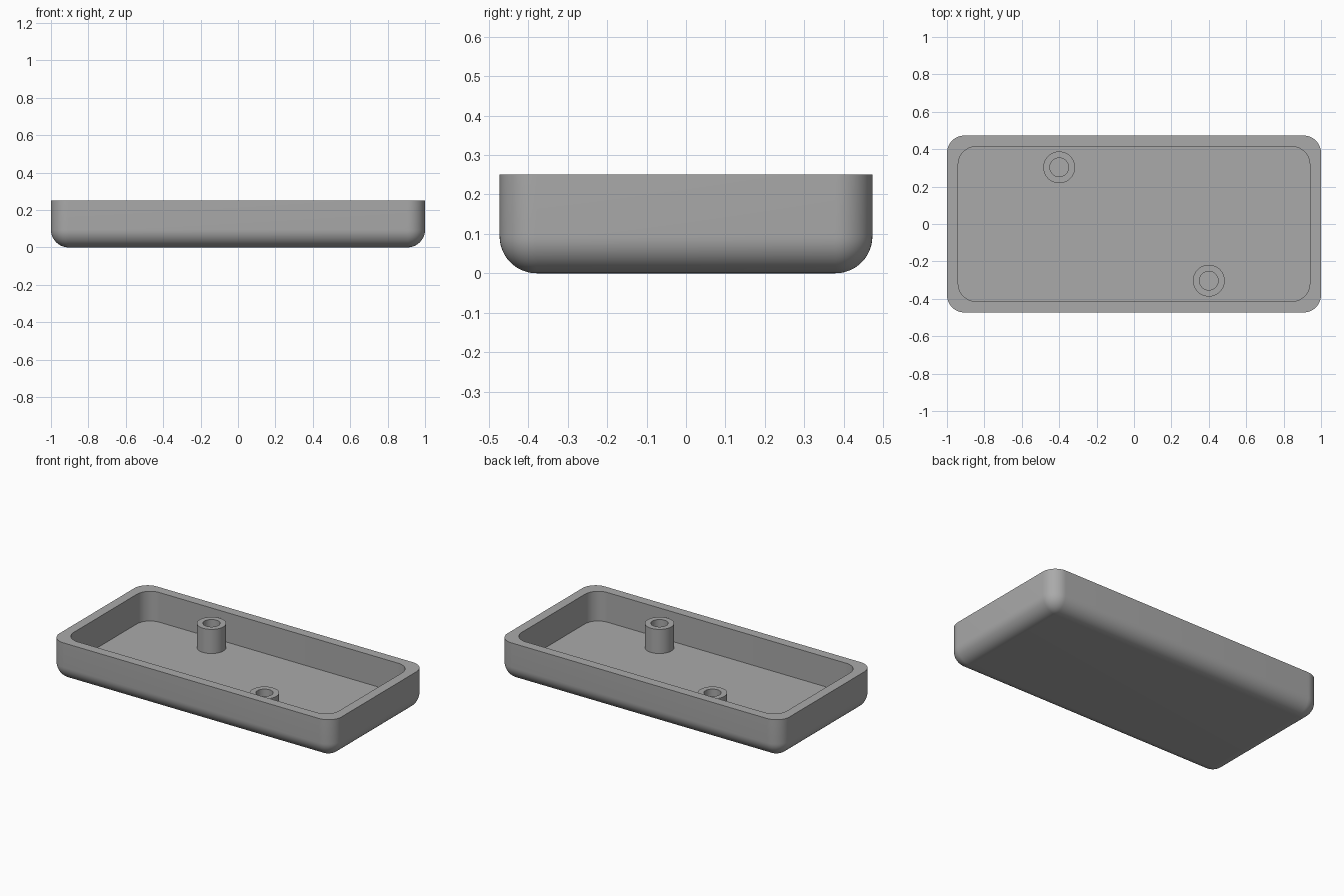
import bpy, bmesh
from math import sin, cos, pi, radians

cube = bpy.data.objects.get("Cube")
if cube:
    bpy.data.objects.remove(cube, do_unlink=True)

grey = bpy.data.materials.new("plain grey")
grey.use_nodes = True
colour = (0.4, 0.4, 0.4, 1)
grey.diffuse_color = colour
grey.node_tree.nodes["Principled BSDF"].inputs["Base Color"].default_value = colour

HALF_X, HALF_Y, HEIGHT = 1.0, 0.473, 0.25
WALL, FLOOR, RADIUS = 0.06, 0.06, 0.094
POST_TOP, POST_R, HOLE_R = 0.215, 0.085, 0.05
STEPS = 12


def rounded_ring(hx, hy, r, z):
    """Rounded rectangle, counter-clockwise from above."""
    points = []
    for k, (sx, sy) in enumerate([(1, 1), (-1, 1), (-1, -1), (1, -1)]):
        for i in range(STEPS + 1):
            a = (k + i / STEPS) * pi / 2
            points.append((sx * (hx - r) + r * cos(a), sy * (hy - r) + r * sin(a), z))
    return points


def circle_ring(r, z, n=48):
    return [(r * cos(2 * pi * i / n), r * sin(2 * pi * i / n), z) for i in range(n)]


def loft(name, rings, location=(0, 0, 0)):
    """Skin a stack of rings and cap both ends."""
    bm = bmesh.new()
    loops = [[bm.verts.new(p) for p in ring] for ring in rings]
    n = len(loops[0])
    for a, b in zip(loops, loops[1:]):
        for i in range(n):
            j = (i + 1) % n
            bm.faces.new((a[i], a[j], b[j], b[i]))
    bm.faces.new(loops[0][::-1])
    bm.faces.new(loops[-1])
    bmesh.ops.remove_doubles(bm, verts=bm.verts, dist=0.0001)
    bmesh.ops.recalc_face_normals(bm, faces=bm.faces)
    mesh = bpy.data.meshes.new(name)
    bm.to_mesh(mesh)
    bm.free()
    mesh.materials.append(grey)
    obj = bpy.data.objects.new(name, mesh)
    obj.location = location
    bpy.context.collection.objects.link(obj)
    bpy.ops.object.select_all(action="DESELECT")
    obj.select_set(True)
    bpy.context.view_layer.objects.active = obj
    bpy.ops.object.shade_smooth_by_angle(angle=radians(30))
    return obj


# Tray shell: rounded underside, straight walls, flat rim and recessed floor
rings = []
for i in range(STEPS + 1):
    a = i / STEPS * pi / 2
    inset = RADIUS * (1 - sin(a))
    rings.append(rounded_ring(HALF_X - inset, HALF_Y - inset,
                              RADIUS - inset, RADIUS * (1 - cos(a))))
rings.append(rounded_ring(HALF_X, HALF_Y, RADIUS, HEIGHT))
for z in (HEIGHT, FLOOR):
    rings.append(rounded_ring(HALF_X - WALL, HALF_Y - WALL, RADIUS, z))
loft("tray_shell", rings)

# Two hollow screw posts standing on the floor, diagonally opposite
for name, side in (("back_post", -1), ("front_post", 1)):
    profile = [(POST_R, FLOOR - 0.01), (POST_R, POST_TOP),
               (HOLE_R, POST_TOP), (HOLE_R, FLOOR)]
    loft(name, [circle_ring(r, z) for r, z in profile],
         (side * 0.4, side * -0.303, 0))
